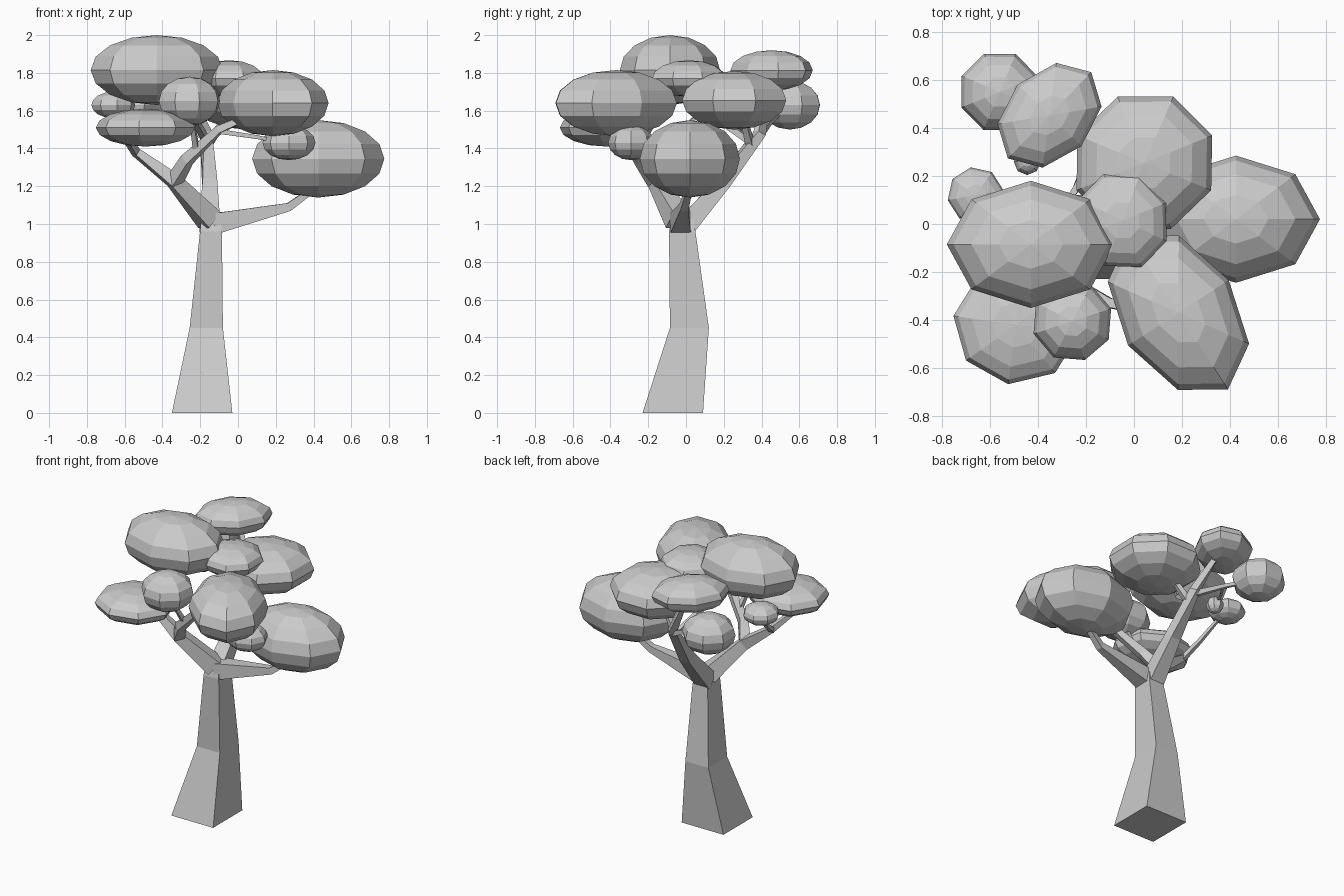
import bpy, bmesh
from math import radians
from mathutils import Vector, Matrix

if "Cube" in bpy.data.objects:
    bpy.data.objects.remove(bpy.data.objects["Cube"])


def add_object(name, bm):
    bmesh.ops.recalc_face_normals(bm, faces=bm.faces)
    me = bpy.data.meshes.new(name)
    bm.to_mesh(me)
    bm.free()
    ob = bpy.data.objects.new(name, me)
    bpy.context.collection.objects.link(ob)
    return ob


def loft(name, rings):
    """Skin a list of four-point rings and cap both ends."""
    bm = bmesh.new()
    vs = [[bm.verts.new(p) for p in r] for r in rings]
    for a, b in zip(vs, vs[1:]):
        for i in range(4):
            j = (i + 1) % 4
            bm.faces.new((a[i], a[j], b[j], b[i]))
    bm.faces.new(vs[0][::-1])
    bm.faces.new(vs[-1])
    return add_object(name, bm)


CORNERS = ((-1, -1), (1, -1), (1, 1), (-1, 1))


def branch(name, nodes):
    """Tapered square branch; nodes are (x, y, z, half width)."""
    pts = [Vector(n[:3]) for n in nodes]
    rings = []
    for i, p in enumerate(pts):
        t = (pts[min(i + 1, len(pts) - 1)] - pts[max(i - 1, 0)]).normalized()
        u = t.cross(Vector((0, 0, 1))).normalized()
        v = u.cross(t)
        r = nodes[i][3]
        rings.append([p + u * a * r + v * b * r for a, b in CORNERS])
    return loft(name, rings)


def foliage(name, centre, radii, turn=0):
    """Flattened eight-sided leaf clump."""
    bm = bmesh.new()
    bmesh.ops.create_uvsphere(
        bm, u_segments=8, v_segments=8, radius=1,
        matrix=Matrix.Translation(centre)
        @ Matrix.Rotation(radians(turn), 4, 'Z')
        @ Matrix.Diagonal((*radii, 1)))
    return add_object(name, bm)


# Trunk: square sections (x, y, z, half width, half depth)
sections = [(-.19, -.07, 0, .16, .16), (-.168, .018, .45, .088, .103),
            (-.143, -.02, .96, .058, .07), (-.148, -.02, 1.06, .045, .05)]
loft("trunk", [[(x + a * w, y + b * d, z) for a, b in CORNERS]
               for x, y, z, w, d in sections])

# Main limbs
branch("right_limb", [(-.13, -.03, 1.0, .056), (.27, -.01, 1.09, .022), (.42, .02, 1.2, .015)])
branch("left_limb", [(-.15, -.04, 1.02, .055), (-.34, -.16, 1.23, .036),
                     (-.54, -.17, 1.38, .02), (-.6, -.36, 1.46, .013)])
branch("back_limb", [(-.15, .0, .99, .055), (-.15, .2, 1.22, .038),
                     (-.17, .39, 1.48, .025), (-.3, .44, 1.75, .015)])
branch("front_limb", [(-.34, -.16, 1.22, .034), (-.27, -.24, 1.34, .028),
                      (-.1, -.33, 1.5, .02), (.08, -.37, 1.58, .014)])

# Twigs
branch("left_twig", [(-.54, -.17, 1.37, .016), (-.58, -.05, 1.46, .012), (-.64, .08, 1.6, .009)])
branch("front_left_twig", [(-.22, -.27, 1.39, .015), (-.25, -.38, 1.58, .01)])
branch("front_right_twig", [(-.1, -.33, 1.49, .013), (.1, -.32, 1.46, .01), (.25, -.29, 1.43, .008)])
branch("back_right_twig", [(-.16, .34, 1.42, .02), (-.08, .31, 1.54, .015), (.02, .27, 1.63, .01)])
branch("back_left_twig", [(-.17, .38, 1.46, .018), (-.35, .45, 1.55, .012), (-.52, .53, 1.62, .009)])
branch("tiny_twig", [(-.35, .45, 1.55, .009), (-.42, .35, 1.56, .007), (-.445, .26, 1.54, .005)])
branch("upper_left_twig", [(-.16, .35, 1.43, .018), (-.24, .15, 1.57, .014), (-.35, -.02, 1.74, .01)])

# Leaf clumps
for name, c, r, turn in [
    ("top_left", (-.43, -.085, 1.815), (.35, .265, .185), 0),
    ("right", (.425, .02, 1.345), (.35, .265, .205), 0),
    ("back_right", (.043, .255, 1.655), (.305, .297, .155), 22),
    ("front_right", (.185, -.37, 1.64), (.38, .25, .175), -57),
    ("front_left", (-.49, -.42, 1.51), (.265, .25, .1), -8),
    ("front_middle", (-.257, -.405, 1.65), (.17, .17, .13), 18),
    ("centre", (-.048, .015, 1.77), (.195, .21, .097), 22),
    ("back_middle", (-.352, .453, 1.813), (.25, .185, .107), 46),
    ("back_left", (-.56, .55, 1.63), (.172, .172, .13), 22),
    ("left_small", (-.66, .12, 1.63), (.118, .118, .07), 10),
    ("front_right_small", (.27, -.29, 1.43), (.14, .122, .092), 0),
    ("back_tiny", (-.445, .26, 1.535), (.056, .056, .055), 0),
]:
    foliage("foliage_" + name, c, r, turn)
